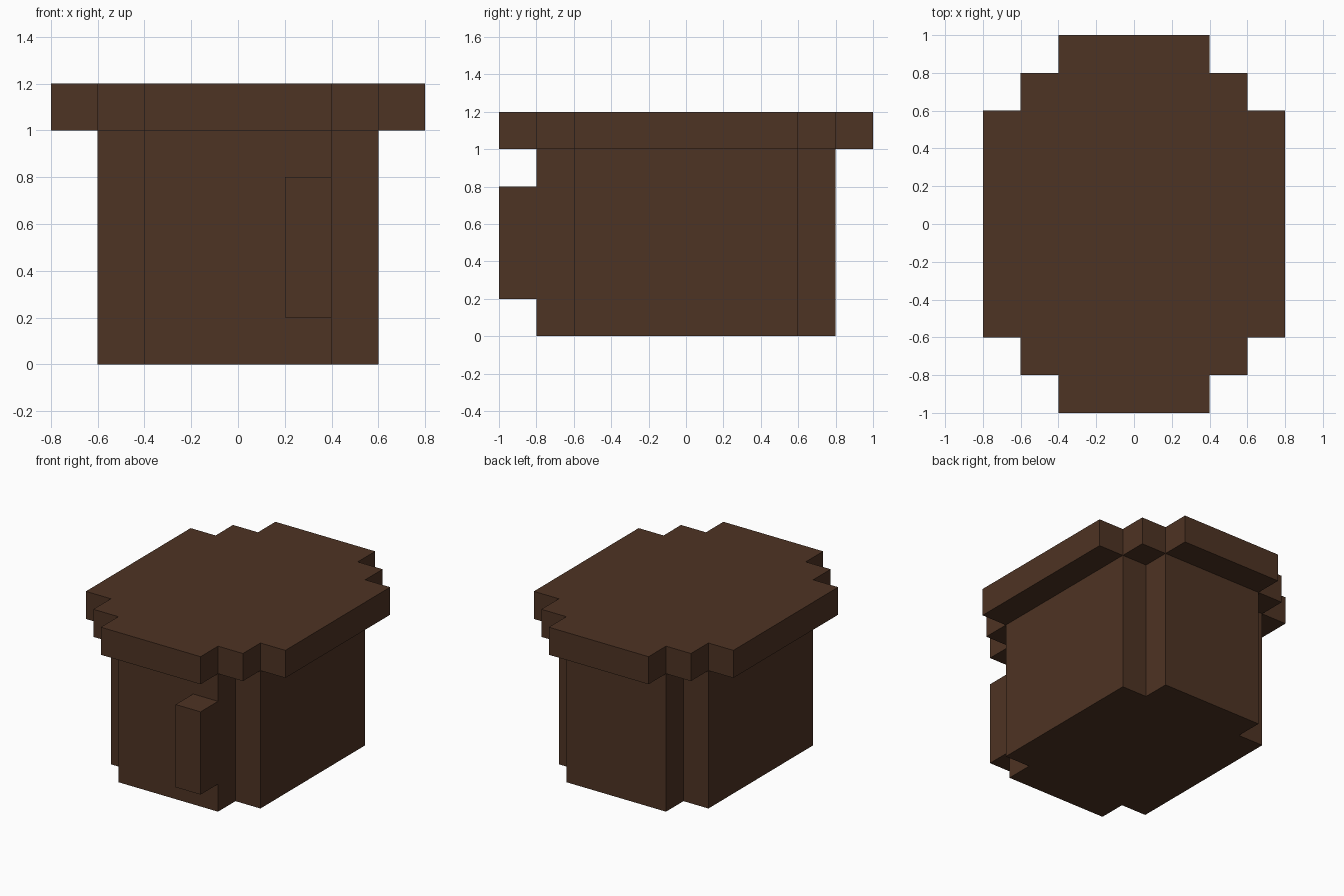
import bpy
import bmesh

cube = bpy.data.objects.get("Cube")
if cube:
    bpy.data.objects.remove(cube, do_unlink=True)

# Single dark wood colour
wood = bpy.data.materials.new("dark_brown_wood")
wood.use_nodes = True
colour = (0.076, 0.033, 0.017, 1.0)
wood.diffuse_color = colour
wood.node_tree.nodes["Principled BSDF"].inputs["Base Color"].default_value = colour


def prism(name, outline, bottom, top):
    """Extrude a flat outline from bottom to top."""
    bm = bmesh.new()
    face = bm.faces.new([bm.verts.new((x, y, bottom)) for x, y in outline])
    result = bmesh.ops.extrude_face_region(bm, geom=[face])
    raised = [v for v in result["geom"] if isinstance(v, bmesh.types.BMVert)]
    bmesh.ops.translate(bm, verts=raised, vec=(0, 0, top - bottom))
    bmesh.ops.recalc_face_normals(bm, faces=bm.faces)
    mesh = bpy.data.meshes.new(name)
    bm.to_mesh(mesh)
    bm.free()
    mesh.materials.append(wood)
    obj = bpy.data.objects.new(name, mesh)
    bpy.context.collection.objects.link(obj)
    return obj


def stepped_outline(corner):
    """Mirror one stepped corner into a full counter-clockwise outline."""
    back = corner + [(-x, y) for x, y in reversed(corner)]
    return back + [(-x, -y) for x, y in back]


# Body with square notches at the corners
prism("body", stepped_outline([(0.6, 0.6), (0.4, 0.6), (0.4, 0.8)]), 0, 1)

# Overhanging lid with two steps at each corner
prism("lid", stepped_outline([(0.8, 0.6), (0.6, 0.6), (0.6, 0.8),
                              (0.4, 0.8), (0.4, 1.0)]), 1, 1.2)

# Upright handle block on the front
prism("handle", [(0.2, -1), (0.4, -1), (0.4, -0.8), (0.2, -0.8)], 0.2, 0.8)
